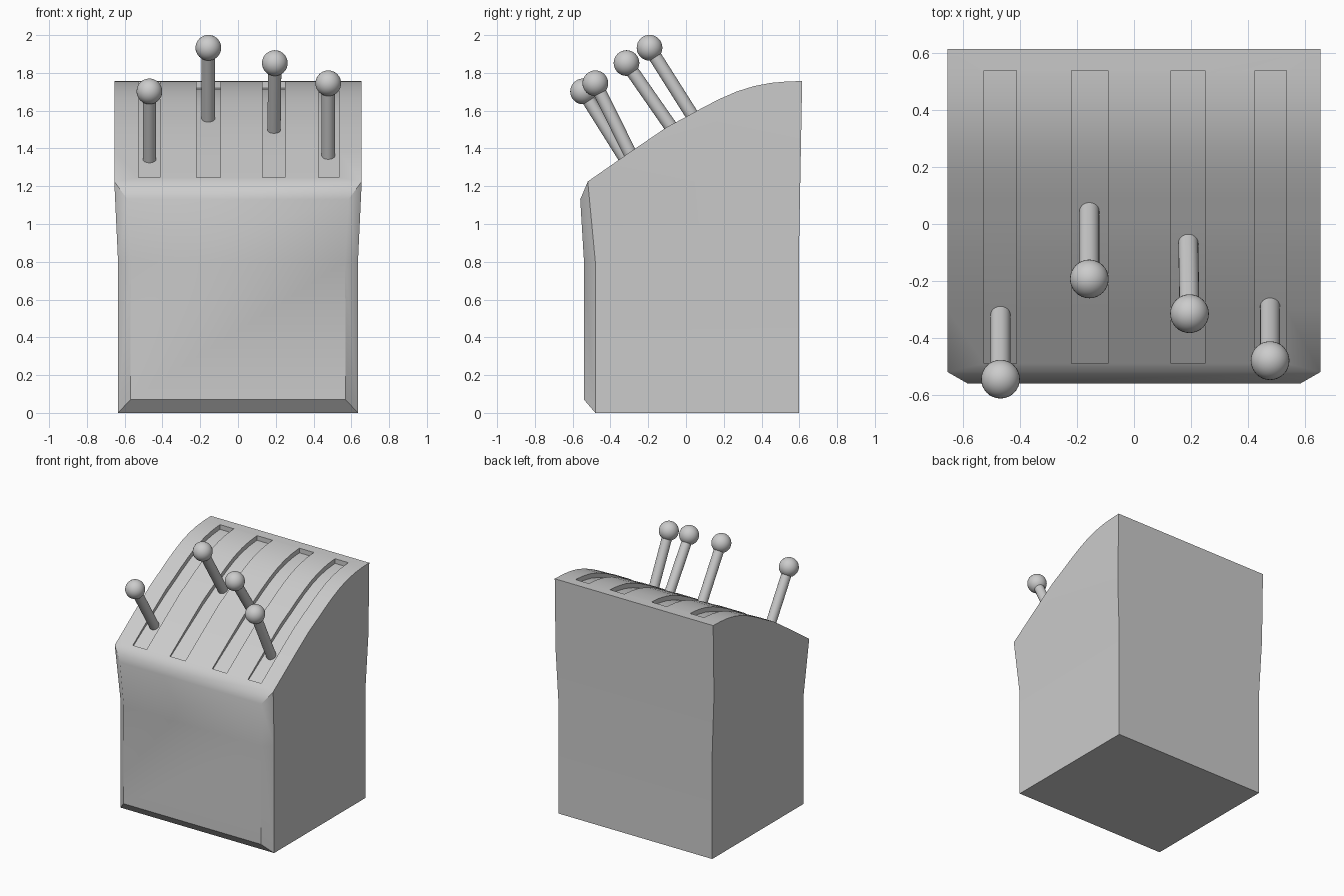
import bpy, bmesh, math
from mathutils import Vector

if "Cube" in bpy.data.objects:
    bpy.data.objects.remove(bpy.data.objects["Cube"])

grey = bpy.data.materials.new("light grey")
grey.diffuse_color = (0.6, 0.6, 0.6, 1)
grey.use_nodes = True
grey.node_tree.nodes["Principled BSDF"].inputs["Base Color"].default_value = grey.diffuse_color

# curved top of the housing as (y, z), front to back
TOP = [(-0.52, 1.225), (-0.3, 1.378), (-0.1, 1.514), (0.0, 1.567), (0.09, 1.617),
       (0.18, 1.663), (0.27, 1.702), (0.36, 1.730), (0.45, 1.747), (0.53, 1.754), (0.615, 1.757)]


def top_z(y):
    for (y0, z0), (y1, z1) in zip(TOP, TOP[1:]):
        if y <= y1:
            return z0 + (z1 - z0) * (y - y0) / (y1 - y0)
    return TOP[-1][1]


def finish(name, bm, angle=40):
    bmesh.ops.recalc_face_normals(bm, faces=bm.faces)
    mesh = bpy.data.meshes.new(name)
    bm.to_mesh(mesh)
    bm.free()
    mesh.materials.append(grey)
    ob = bpy.data.objects.new(name, mesh)
    bpy.context.collection.objects.link(ob)
    smooth(ob, angle)
    return ob


def smooth(ob, angle=40):
    bpy.ops.object.select_all(action='DESELECT')
    ob.select_set(True)
    bpy.context.view_layer.objects.active = ob
    bpy.ops.object.shade_smooth_by_angle(angle=math.radians(angle))


# housing: mirrored pairs of points joined across the width
bm = bmesh.new()


def pair(x, y, z):
    return [bm.verts.new((s * x, y, z)) for s in (-1, 1)]


crown = [pair(0.655, y, z) for y, z in TOP]
back = [pair(0.655, 0.605, 1.225), pair(0.635, 0.597, 0.8), pair(0.635, 0.597, 0)]
side = [pair(0.635, -0.48, 0), pair(0.635, -0.48, 0.8)]
front = [pair(0.57, -0.54, 0.07), pair(0.567, -0.54, 0.8), pair(0.585, -0.56, 1.13)]

ring = crown + back + side[:1] + front
for a, b in zip(ring, ring[1:] + ring[:1]):
    bm.faces.new((a[0], a[1], b[1], b[0]))
for i in (0, 1):
    for poly in (crown + back[:1],                               # upper side
                 [crown[0], back[0], back[1], side[1]],          # flared side
                 [side[1], back[1], back[2], side[0]],           # lower side
                 [side[0], front[0], front[1], side[1]],         # front chamfer
                 [side[1], front[1], front[2], crown[0]]):
        bm.faces.new([p[i] for p in poly])
housing = finish("housing", bm)

# lever slots cut into the curved top
SLOTS = [(-0.527, -0.412), (-0.22, -0.092), (0.13, 0.25), (0.425, 0.535)]
Y0, Y1 = -0.49, 0.54
ys = [Y0] + [y for y, z in TOP if Y0 < y < Y1] + [Y1]
bm = bmesh.new()
for x0, x1 in SLOTS:
    low = [(y, top_z(y) - min(0.035, 0.012 + 0.06 * (y - Y0))) for y in ys]
    high = [(y, top_z(y) + 0.1) for y in ys]
    rows = [[[bm.verts.new((x, y, z)) for x in (x0, x1)] for y, z in line] for line in (low, high)]
    loop = rows[0] + rows[1][::-1]
    for a, b in zip(loop, loop[1:] + loop[:1]):
        bm.faces.new((a[0], a[1], b[1], b[0]))
    for i in (0, 1):
        for k in range(len(ys) - 1):
            bm.faces.new([rows[0][k][i], rows[0][k + 1][i], rows[1][k + 1][i], rows[1][k][i]])
cutter = finish("slot_cutter", bm)
cutter.hide_render = True
mod = housing.modifiers.new("slots", 'BOOLEAN')
mod.operation, mod.solver, mod.object = 'DIFFERENCE', 'EXACT', cutter
bpy.context.view_layer.objects.active = housing
bpy.ops.object.modifier_apply(modifier=mod.name)
bpy.data.objects.remove(cutter)
smooth(housing)

# levers: ball centre, then the point where the rod meets the top
LEVERS = [((-0.469, -0.545, 1.702), (-0.469, -0.325, 1.352)),
          ((-0.157, -0.193, 1.933), (-0.157, 0.030, 1.580)),
          ((0.195, -0.315, 1.852), (0.191, -0.085, 1.522)),
          ((0.478, -0.480, 1.745), (0.478, -0.298, 1.378))]
for n, (ball, base) in enumerate(LEVERS, 1):
    ball, base = Vector(ball), Vector(base)
    foot = base + (base - ball) * 0.12
    axis = ball - foot
    bm = bmesh.new()
    bmesh.ops.create_cone(bm, cap_ends=True, segments=24, radius1=0.035, radius2=0.035, depth=axis.length)
    bmesh.ops.rotate(bm, verts=bm.verts, matrix=axis.to_track_quat('Z', 'Y').to_matrix())
    bmesh.ops.translate(bm, verts=bm.verts, vec=(ball + foot) / 2)
    finish(f"lever_rod_{n}", bm)
    bm = bmesh.new()
    bmesh.ops.create_uvsphere(bm, u_segments=32, v_segments=16, radius=0.068)
    bmesh.ops.translate(bm, verts=bm.verts, vec=ball)
    finish(f"lever_knob_{n}", bm)
